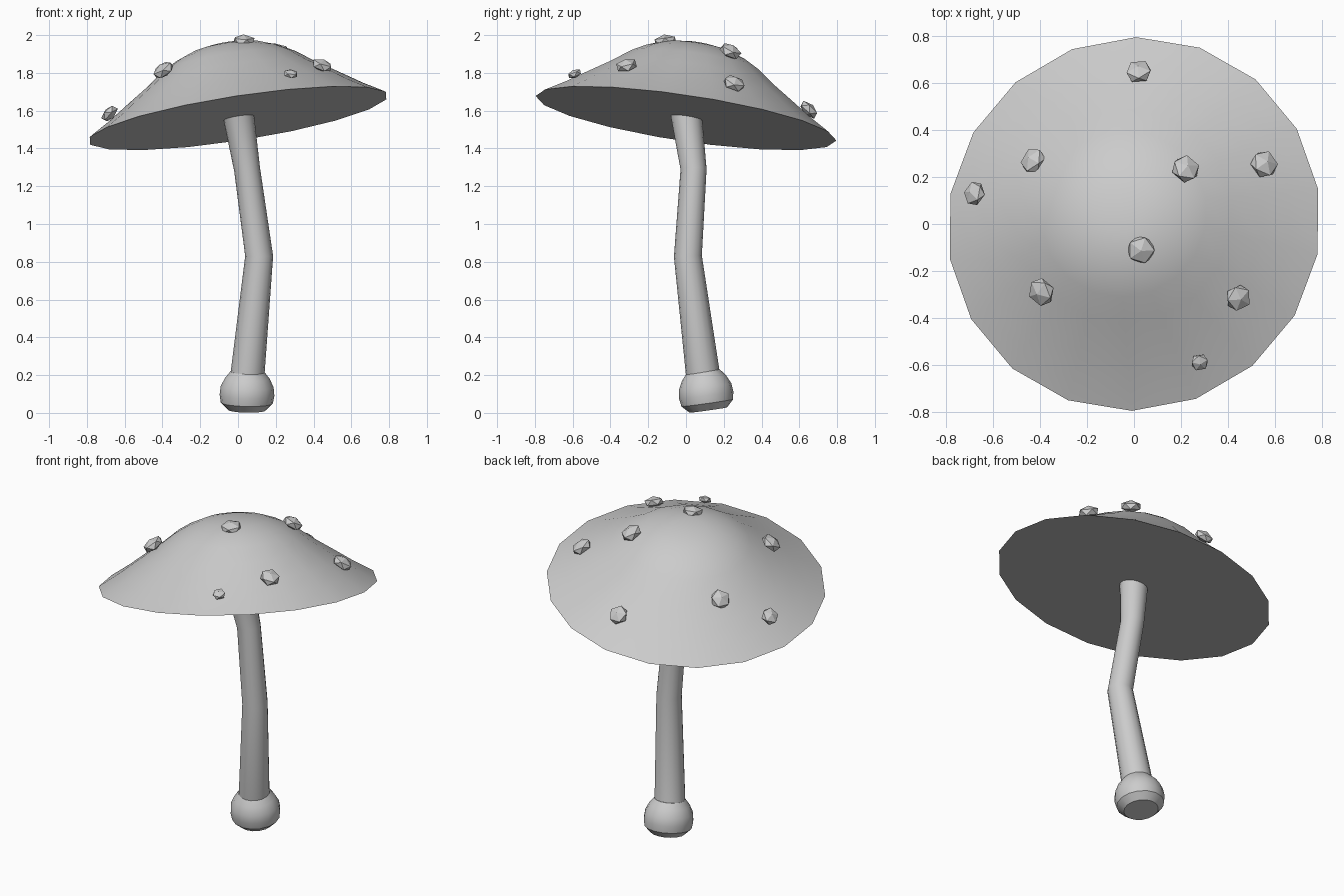
import bpy, bmesh, math
from mathutils import Vector, Matrix

cube = bpy.data.objects.get("Cube")
if cube:
    bpy.data.objects.remove(cube, do_unlink=True)

GREY = (0.6, 0.6, 0.6, 1)
UP = Vector((0, 0, 1))
mat = bpy.data.materials.new("plain grey")
mat.use_nodes = True
mat.diffuse_color = GREY
bsdf = next(n for n in mat.node_tree.nodes if n.type == 'BSDF_PRINCIPLED')
bsdf.inputs["Base Color"].default_value = GREY


def finish(bm, name, smooth=None):
    bmesh.ops.recalc_face_normals(bm, faces=bm.faces)
    me = bpy.data.meshes.new(name)
    bm.to_mesh(me)
    bm.free()
    me.materials.append(mat)
    ob = bpy.data.objects.new(name, me)
    bpy.context.collection.objects.link(ob)
    if smooth:
        bpy.ops.object.select_all(action='DESELECT')
        ob.select_set(True)
        bpy.context.view_layer.objects.active = ob
        bpy.ops.object.shade_smooth_by_angle(angle=math.radians(smooth))
    return ob


def loft(name, rings, sides, smooth):
    """Join rings of (centre, radius, axis); a zero radius closes to a point."""
    bm = bmesh.new()
    loops = []
    for centre, radius, axis in rings:
        turn = UP.rotation_difference(Vector(axis).normalized())
        loop = []
        for i in range(sides):
            a = math.pi / 2 + math.tau * i / sides
            loop.append(bm.verts.new(Vector(centre) + turn @ Vector((radius * math.cos(a), radius * math.sin(a), 0))))
        loops.append(loop)
    for a, b in zip(loops, loops[1:]):
        for i in range(sides):
            j = (i + 1) % sides
            bm.faces.new((a[i], a[j], b[j], b[i]))
    bm.faces.new(loops[0])
    if rings[-1][1] > 0:
        bm.faces.new(loops[-1])
    bmesh.ops.remove_doubles(bm, verts=bm.verts, dist=0.0001)
    return finish(bm, name, smooth)


# Tilted cap with a flat underside
cap_axis = Vector((-0.155, 0.15, 1)).normalized()
cap_base = Vector((0, 0, 1.56))
profile = [(0.805, 0), (0.69, 0.07), (0.58, 0.145), (0.46, 0.225), (0.36, 0.3),
           (0.28, 0.345), (0.19, 0.38), (0.1, 0.398), (0, 0.403)]
loft("cap", [(cap_base + cap_axis * h, r, cap_axis) for r, h in profile], 18, 40)

# Bent stem
path = [((0.05, 0.09, 0.2), 0.09), ((0.112, 0.01, 0.83), 0.074),
        ((0.048, 0.04, 1.29), 0.069), ((0, 0, 1.59), 0.083)]
rings = []
for i, (c, r) in enumerate(path):
    before, after = path[max(i - 1, 0)][0], path[min(i + 1, len(path) - 1)][0]
    rings.append((c, r, Vector(after) - Vector(before)))
loft("stem", rings, 16, 35)

# Bulb at the foot
lean = Vector((0.02, -0.14, 1)).normalized()
foot = Vector((0.046, 0.118, 0.015))
bulb = [(0.1, 0), (0.138, 0.038), (0.145, 0.08), (0.14, 0.125), (0.118, 0.17), (0.09, 0.205)]
loft("bulb", [(foot + lean * h, r, lean) for r, h in bulb], 16, 35)

# Faceted warts lying on the cap
warts = [(0.03, -0.11, 1.968, 0.064), (0.02, 0.65, 1.605, 0.06), (-0.43, 0.27, 1.68, 0.062),
         (-0.68, 0.13, 1.585, 0.055), (0.22, 0.235, 1.915, 0.064), (0.555, 0.255, 1.745, 0.064),
         (-0.395, -0.29, 1.815, 0.064), (0.445, -0.315, 1.84, 0.06), (0.28, -0.59, 1.795, 0.04)]
for i, (x, y, z, r) in enumerate(warts):
    centre = Vector((x, y, z))
    radial = centre - cap_base
    radial -= cap_axis * radial.dot(cap_axis)
    slope = 0.7 * min(radial.length / 0.4, 1)
    normal = cap_axis + radial.normalized() * slope
    bm = bmesh.new()
    bmesh.ops.create_icosphere(bm, subdivisions=1, radius=r)
    place = (Matrix.Translation(centre) @ UP.rotation_difference(normal).to_matrix().to_4x4()
             @ Matrix.Diagonal((1, 1, 0.56, 1)) @ Matrix.Rotation(i, 4, 'Z'))
    bm.transform(place)
    finish(bm, f"wart_{i + 1}")
